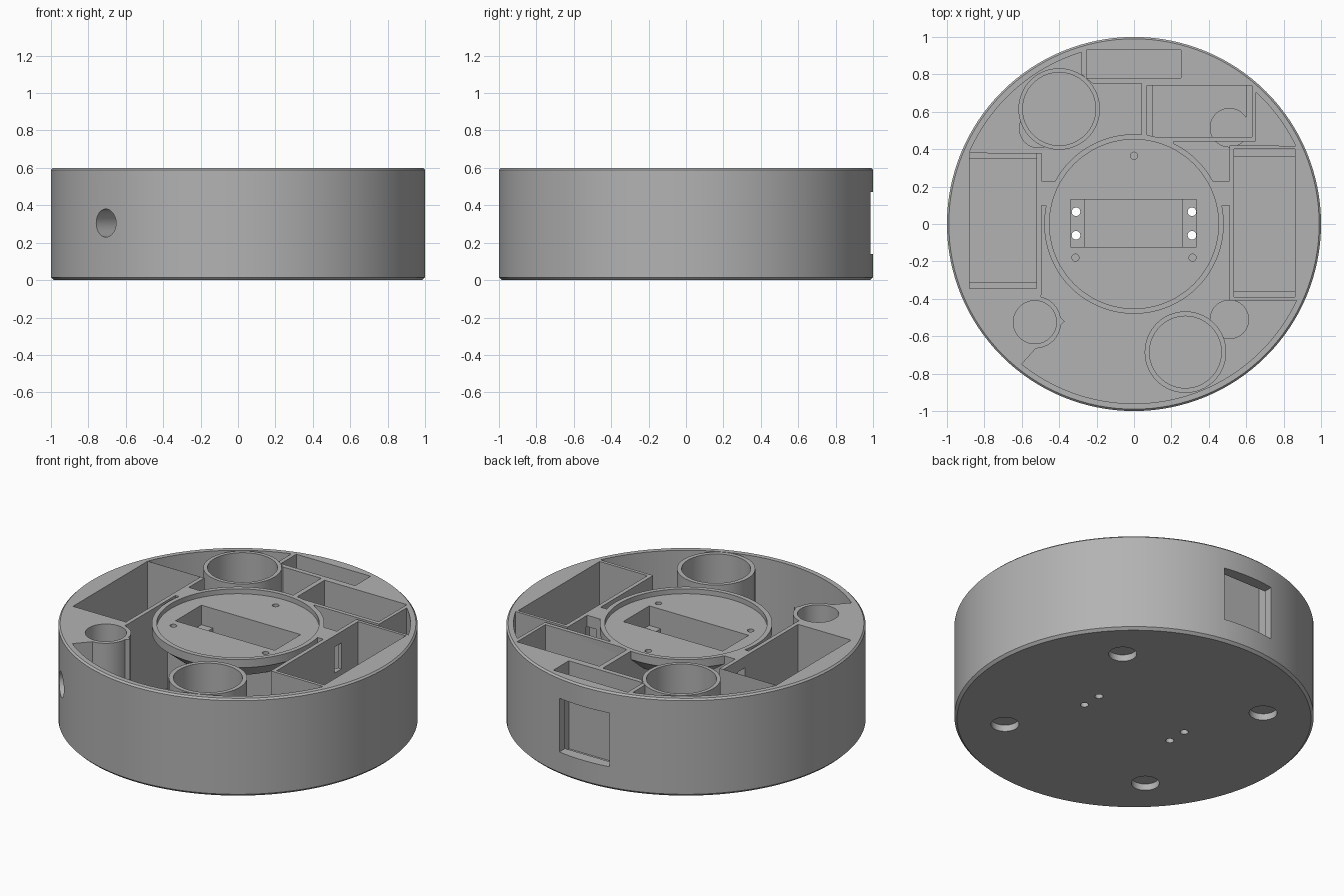
import bpy, bmesh, math
from mathutils import Matrix, Vector

if "Cube" in bpy.data.objects:
    bpy.data.objects.remove(bpy.data.objects["Cube"], do_unlink=True)

TOP, FLOOR, OVER = 0.6, 0.06, 0.7

grey = bpy.data.materials.new("plain grey plastic")
grey.use_nodes = True
colour = (0.45, 0.45, 0.45, 1)
grey.diffuse_color = colour
grey.node_tree.nodes["Principled BSDF"].inputs["Base Color"].default_value = colour


def make(name, bm):
    bmesh.ops.recalc_face_normals(bm, faces=bm.faces)
    mesh = bpy.data.meshes.new(name)
    bm.to_mesh(mesh)
    bm.free()
    mesh.materials.append(grey)
    ob = bpy.data.objects.new(name, mesh)
    bpy.context.collection.objects.link(ob)
    return ob


def prism(name, points, z0, z1):
    bm = bmesh.new()
    face = bm.faces.new([bm.verts.new((x, y, z0)) for x, y in points])
    grown = bmesh.ops.extrude_face_region(bm, geom=[face])["geom"]
    verts = [v for v in grown if isinstance(v, bmesh.types.BMVert)]
    bmesh.ops.translate(bm, verts=verts, vec=(0, 0, z1 - z0))
    return make(name, bm)


def box(name, x0, x1, y0, y1, z0, z1):
    return prism(name, [(x0, y0), (x1, y0), (x1, y1), (x0, y1)], z0, z1)


def arc(r, a0, a1, n, x=0, y=0):
    angles = [math.radians(a0 + (a1 - a0) * i / n) for i in range(n + 1)]
    return [(x + r * math.cos(a), y + r * math.sin(a)) for a in angles]


def rod(name, x, y, r, z0, z1, n=64):
    return prism(name, arc(r, 0, 360, n, x, y)[:-1], z0, z1)


def lathe(name, profile, n=128):
    """Closed solid of revolution; profile runs from bottom to top."""
    bm = bmesh.new()
    rings = [[bm.verts.new((x, y, z)) for x, y in arc(r, 0, 360, n)[:-1]]
             for r, z in profile]
    for low, high in zip(rings, rings[1:]):
        for i in range(n):
            j = (i + 1) % n
            bm.faces.new((low[i], low[j], high[j], high[i]))
    bm.faces.new(rings[0])
    bm.faces.new(rings[-1])
    return make(name, bm)


def combine(tool, operation):
    mod = body.modifiers.new("combine", "BOOLEAN")
    mod.operation, mod.solver, mod.object = operation, "EXACT", tool
    bpy.context.view_layer.objects.active = body
    bpy.ops.object.modifier_apply(modifier=mod.name)
    bpy.data.objects.remove(tool, do_unlink=True)


def cut(tool):
    combine(tool, "DIFFERENCE")


def add(tool):
    combine(tool, "UNION")


# Round body with chamfered rims
body = lathe("round_base", [(0.985, 0), (1, 0.015), (1, TOP - 0.01), (0.99, TOP)])

# Large open bays
cut(prism("back_right_bay", arc(0.96, 156.6, 107, 24) + [
    (-0.28, 0.8), (-0.22, 0.75), (0.04, 0.75), (0.04, 0.23),
    (-0.495, 0.23), (-0.495, 0.38)], FLOOR, OVER))
cut(prism("back_left_bay", arc(0.96, 47.1, 25.8, 12) + [
    (0.51, 0.42), (0.51, 0.23), (0.3, 0.23), (0.21, 0.44), (0.65, 0.44)], FLOOR, OVER))
cut(prism("front_bay", arc(0.96, 231.3, 334.7, 48) + [
    (0.51, -0.41), (0.51, 0.1), (-0.495, 0.1), (-0.495, -0.37),
    (-0.51, -0.52), (-0.52, -0.66)], FLOOR, OVER))

# Rectangular compartments, each with low ledges at its ends
cut(box("board_pocket", 0.07, 0.63, 0.465, 0.74, 0.1, OVER))
cut(box("board_pocket_floor", 0.1, 0.6, 0.465, 0.74, FLOOR, 0.2))
cut(box("right_pocket", -0.88, -0.52, -0.345, 0.38, 0.1, OVER))
cut(box("right_pocket_floor", -0.88, -0.52, -0.31, 0.35, FLOOR, 0.2))
cut(box("left_pocket", 0.535, 0.86, -0.39, 0.4, 0.1, OVER))
cut(box("left_pocket_floor", 0.535, 0.86, -0.36, 0.36, FLOOR, 0.2))
cut(box("back_slot", -0.255, 0.25, 0.78, 0.93, FLOOR, OVER))
cut(box("back_window", -0.17, 0.17, 0.85, 1.1, 0.14, 0.47))

# Central pillar and flared round seat with a raised lip
add(box("pillar", -0.37, 0.37, -0.155, 0.165, 0.03, 0.56))
add(lathe("seat", [(0.36, 0.45), (0.48, 0.55), (0.48, TOP), (0.3, TOP)]))
cut(rod("seat_recess", 0, 0, 0.452, 0.57, OVER, 128))

# Bosses over the underside sockets
for x, y in ((-0.51, 0.51), (0.51, 0.515), (0.51, -0.51)):
    add(rod("boss", x, y, 0.105, 0.03, 0.1))

# Round tubes
add(prism("tube_spur", [(-0.45, -0.45), (-0.45, -0.59), (-0.37, -0.52)], 0.03, TOP))
for x, y, outer, inner in ((-0.4, 0.615, 0.218, 0.195), (0.275, -0.685, 0.218, 0.192),
                           (-0.53, -0.525, 0.14, 0.115)):
    add(rod("tube", x, y, outer, 0.03, TOP))
    cut(rod("tube_bore", x, y, inner, FLOOR, OVER))

# Stepped pocket in the seat, with through holes and blind screw holes
cut(box("seat_pocket", -0.34, 0.335, -0.122, 0.13, 0.45, OVER))
cut(box("seat_pocket_well", -0.262, 0.258, -0.122, 0.13, FLOOR, 0.5))
for x in (-0.31, 0.31):
    for y in (-0.06, 0.065):
        cut(rod("through_hole", x, y, 0.023, -0.1, OVER, 24))
for x, y in ((0, 0.365), (-0.313, -0.18), (0.313, -0.18)):
    cut(rod("screw_hole", x, y, 0.019, 0.5, OVER, 24))

# Cable slots beside the seat
for side in (-1, 1):
    x0, x1 = sorted((side * 0.45, side * 0.6))
    cut(box("cable_slot", x0, x1, 0.17, 0.24, 0.37, 0.53))

# Round sockets under the floor
for x in (-0.51, 0.51):
    for y in (-0.51, 0.51):
        cut(rod("socket", x, y, 0.078, -0.1, 0.04))

# Radial port through the front wall
port = rod("port", 0, 0, 0.075, 0, 0.5, 48)
aim = Vector((-1, -1, 0)).to_track_quat("Z", "Y").to_matrix().to_4x4()
port.data.transform(Matrix.Translation((-0.53, -0.53, 0.305)) @ aim)
cut(port)

# Smooth round walls, crisp edges
bpy.ops.object.select_all(action="DESELECT")
body.select_set(True)
bpy.context.view_layer.objects.active = body
bpy.ops.object.shade_smooth_by_angle(angle=math.radians(25))
